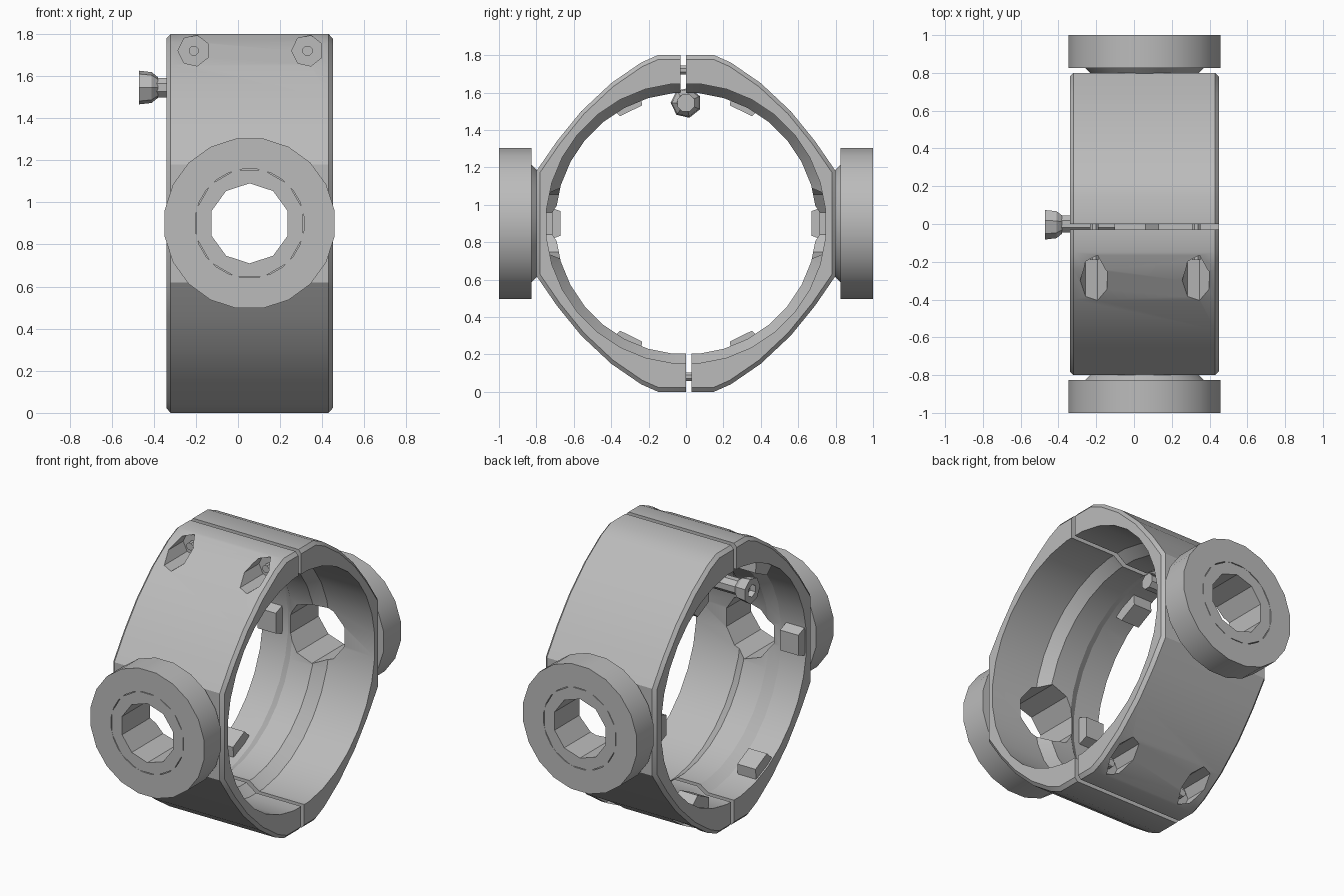
import bpy, bmesh, math
from mathutils import Vector

old = bpy.data.objects.get("Cube")
if old:
    bpy.data.objects.remove(old, do_unlink=True)

grey = bpy.data.materials.new("plain grey")
grey.use_nodes = True
colour = (0.5, 0.5, 0.5, 1)
grey.diffuse_color = colour
grey.node_tree.nodes["Principled BSDF"].inputs["Base Color"].default_value = colour

MID_Z = 0.9
BOSS_X = 0.055


def ngon(sides, radius, cu, cv, turn=0.5):
    """Points of a regular polygon."""
    angles = [2 * math.pi * (i + turn) / sides for i in range(sides)]
    return [(cu + radius * math.cos(a), cv + radius * math.sin(a)) for a in angles]


def loft(name, axis, sections):
    """Solid through (position, outline) sections along the x or y axis."""
    bm = bmesh.new()
    rows = []
    for pos, outline in sections:
        rows.append([bm.verts.new((pos, u, v) if axis == "x" else (u, pos, v))
                     for u, v in outline])
    for a, b in zip(rows, rows[1:]):
        for i in range(len(a)):
            j = (i + 1) % len(a)
            bm.faces.new((a[i], a[j], b[j], b[i]))
    bm.faces.new(rows[0])
    bm.faces.new(rows[-1])
    bmesh.ops.recalc_face_normals(bm, faces=bm.faces)
    mesh = bpy.data.meshes.new(name)
    bm.to_mesh(mesh)
    bm.free()
    mesh.materials.append(grey)
    ob = bpy.data.objects.new(name, mesh)
    bpy.context.collection.objects.link(ob)
    return ob


def box(name, lo, hi):
    outline = [(lo[1], lo[2]), (hi[1], lo[2]), (hi[1], hi[2]), (lo[1], hi[2])]
    return loft(name, "x", [(lo[0], outline), (hi[0], outline)])


def rod(name, axis, sides, radius, centre, start, end):
    outline = ngon(sides, radius, *centre)
    return loft(name, axis, [(start, outline), (end, outline)])


def cut(target, cutter):
    """Subtract a cutter and discard it."""
    mod = target.modifiers.new("cut", "BOOLEAN")
    mod.operation = "DIFFERENCE"
    mod.solver = "EXACT"
    mod.object = cutter
    bpy.context.view_layer.objects.active = target
    bpy.ops.object.modifier_apply(modifier=mod.name)
    bpy.data.objects.remove(cutter, do_unlink=True)


# Outer body: faceted band with flat sides and chamfered rims
quarter = [(0.8, 0.28), (0.69, 0.44), (0.56, 0.6), (0.4, 0.75), (0.24, 0.86), (0.15, 0.9)]
outline = quarter + [(-y, z) for y, z in reversed(quarter)]
outline += [(-y, -z) for y, z in outline]


def scaled(s):
    return [(y * s, MID_Z + z * s) for y, z in outline]


ring = loft("clamp_ring", "x", [(-0.34, scaled(0.975)), (-0.32, scaled(1)),
                                (0.43, scaled(1)), (0.45, scaled(0.975))])

# Bore with a raised ridge in the middle
bore = [(-0.4, 0.74), (-0.16, 0.74), (-0.1, 0.7), (0.06, 0.7), (0.13, 0.75), (0.5, 0.75)]
cut(ring, loft("bore_cutter", "x", [(x, ngon(32, r, 0, MID_Z)) for x, r in bore]))

# Split gaps at top and bottom
cut(ring, box("top_gap_cutter", (-1, -0.03, 1.5), (1, 0, 2)))
cut(ring, box("bottom_gap_cutter", (-1, 0, -0.2), (1, 0.03, 0.3)))

# Screw pockets and clamp screws, turned half round at the bottom
for side, height, label in ((-1, 1.72, "top"), (1, 0.08, "bottom")):
    for i, x in enumerate((-0.21, 0.33)):
        cut(ring, rod("pocket_cutter", "y", 7, 0.075, (x, height), side * 0.15, side * 0.6))
        rod(f"{label}_clamp_screw_{i + 1}", "y", 8, 0.025, (x, height),
            side * 0.19, -side * 0.15)

# Side holes through the band
cut(ring, rod("side_hole_cutter", "y", 10, 0.19, (BOSS_X, MID_Z), -1.2, 1.2))

# Side bosses: flared neck, outer collar and inner bushing
for side, label in ((-1, "front"), (1, "back")):
    neck = loft(label + "_neck", "y", [(side * y, ngon(24, r, BOSS_X, MID_Z))
                                       for y, r in ((0.79, 0.28), (0.83, 0.32))])
    collar = rod(label + "_collar", "y", 20, 0.408, (BOSS_X, MID_Z), side * 0.825, side)
    cut(collar, rod("collar_cutter", "y", 24, 0.26, (BOSS_X, MID_Z), side * 0.7, side * 1.1))
    bushing = rod(label + "_bushing", "y", 12, 0.262, (BOSS_X, MID_Z), side * 0.82, side * 0.999)
    for part in (neck, bushing):
        cut(part, rod("hole_cutter", "y", 10, 0.19, (BOSS_X, MID_Z), side * 0.7, side * 1.1))

# Six stop tabs inside the rim
for i, degrees in enumerate((0, 64, 116, 180, 244, 296)):
    a = math.radians(degrees)
    out = Vector((math.cos(a), math.sin(a)))
    along = Vector((-out.y, out.x))
    corners = [out * r + along * w for r, w in
               ((0.67, -0.065), (0.67, 0.065), (0.76, 0.1), (0.76, -0.1))]
    tab = [(p.x, p.y + MID_Z) for p in corners]
    loft(f"stop_tab_{i + 1}", "x", [(-0.33, tab), (-0.2, tab)])

# Adjusting screw along the bore, with a flared socket head
screw_z = 1.545
rod("adjusting_screw_shaft", "x", 8, 0.05, (0, screw_z), -0.41, -0.1)
head = loft("adjusting_screw_head", "x", [(x, ngon(7, r, 0, screw_z)) for x, r in
                                          ((-0.47, 0.082), (-0.41, 0.075), (-0.38, 0.05))])
cut(head, rod("socket_cutter", "x", 6, 0.04, (0, screw_z), -0.6, -0.43))

# Smooth the curved walls and keep the edges sharp
for ob in bpy.context.collection.objects:
    ob.select_set(ob.type == "MESH" and grey.name in ob.data.materials)
bpy.ops.object.shade_smooth_by_angle(angle=math.radians(25))
